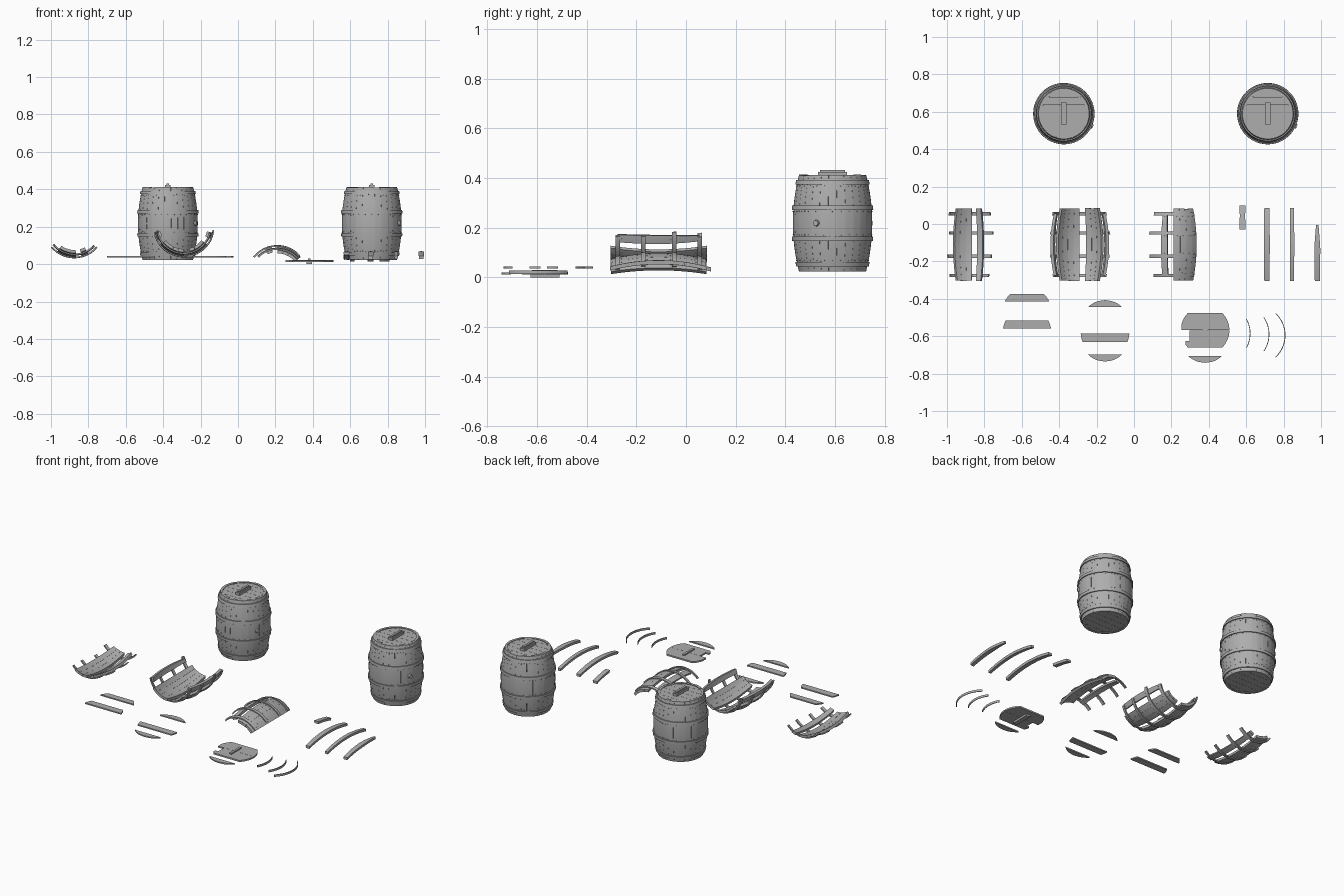
import bpy, bmesh, random
from math import sin, cos, pi, radians, sqrt
from mathutils import Vector, Matrix

random.seed(4)
cube = bpy.data.objects.get("Cube")
if cube:
    bpy.data.objects.remove(cube)

grey = bpy.data.materials.new("weathered grey")
grey.use_nodes = True
COLOUR = (0.42, 0.42, 0.42, 1)
grey.diffuse_color = COLOUR
grey.node_tree.nodes["Principled BSDF"].inputs["Base Color"].default_value = COLOUR

X, Y, Z = Vector((1, 0, 0)), Vector((0, 1, 0)), Vector((0, 0, 1))
HALF = 0.195          # half the barrel length
BELLY, END = 0.160, 0.135
THICK = 0.016
HOOPS = (-0.165, -0.062, 0.062, 0.165)


def finish(name, bm):
    bmesh.ops.recalc_face_normals(bm, faces=bm.faces)
    mesh = bpy.data.meshes.new(name)
    bm.to_mesh(mesh)
    bm.free()
    mesh.materials.append(grey)
    obj = bpy.data.objects.new(name, mesh)
    bpy.context.collection.objects.link(obj)
    bpy.ops.object.select_all(action="DESELECT")
    obj.select_set(True)
    bpy.context.view_layer.objects.active = obj
    bpy.ops.object.shade_smooth_by_angle(angle=radians(35))
    return obj


def radius(t):
    return BELLY - (BELLY - END) * (t / HALF) ** 2


def frame(origin, up, side, along):
    """Cylindrical coordinates (radius, angle, distance) to a point."""
    o = Vector(origin)
    return lambda r, a, t: o + up * (r * cos(a)) + side * (r * sin(a)) + along * t


def upright(x, y, z):
    return frame((x, y, z), X, Y, Z)


def bowl(x, y, z):
    return frame((x, y, z), -Z, X, Y)


def arch(x, y, z):
    return frame((x, y, z), Z, X, Y)


def sweep(bm, rings):
    """Skin a run of equal rings and cap both ends."""
    rows = [[bm.verts.new(p) for p in ring] for ring in rings]
    n = len(rows[0])
    for a, b in zip(rows, rows[1:]):
        for i in range(n):
            j = (i + 1) % n
            bm.faces.new((a[i], a[j], b[j], b[i]))
    bm.faces.new(rows[0])
    bm.faces.new(rows[-1])


def stave(bm, at, angle, width, t0=-HALF, t1=HALF, taper=0.0, steps=12):
    rings = []
    for k in range(steps + 1):
        f = k / steps
        t = t0 + (t1 - t0) * f
        w = width / 2 * (1 - taper * max(0, f - 0.6) * 2)
        r = radius(t)
        ring = [at(r, angle + s * w, t) for s in (-1, 0, 1)]
        ring += [at(r - THICK, angle + s * w, t) for s in (1, 0, -1)]
        rings.append(ring)
    sweep(bm, rings)


def hoop(bm, at, t, a0, a1, half=0.009, lift=0.006):
    steps = max(6, int((a1 - a0) / 0.1))
    rings = []
    for k in range(steps + 1):
        a = a0 + (a1 - a0) * k / steps
        rings.append([at(radius(t + s) + d, a, t + s)
                      for s, d in ((-half, -0.002), (-half, lift), (half, lift), (half, -0.002))])
    sweep(bm, rings)


def nail(bm, at, a, t):
    r = radius(t)
    p = at(r, a, t)
    turn = (p - at(0, a, t)).to_track_quat("Z", "Y").to_matrix().to_4x4()
    bmesh.ops.create_cone(bm, cap_ends=True, segments=6, radius1=0.0025, radius2=0.0015,
                          depth=0.004, matrix=Matrix.Translation(p) @ turn)


def slab(bm, x, y, z, d0, d1, r=0.13, thick=0.01, left=-1.0):
    """Board cut from a round lid between two chords."""
    ds = [d0 + (d1 - d0) * k / 8 for k in range(9)]
    half = [sqrt(max(r * r - d * d, 1e-6)) for d in ds]
    outline = [(h, d) for h, d in zip(half, ds)]
    outline += [(max(-h, left), d) for h, d in reversed(list(zip(half, ds)))]
    sweep(bm, [[(x + u, y + v, z + s) for u, v in outline] for s in (0, thick)])


def handle(name, x, y, z0, z1):
    bm = bmesh.new()
    size = Matrix.Diagonal((0.03, 0.118, z1 - z0, 1))
    bmesh.ops.create_cube(bm, size=1, matrix=Matrix.Translation((x, y, (z0 + z1) / 2)) @ size)
    tops = [e for e in bm.edges if all(v.co.z > z1 - 0.001 for v in e.verts)]
    bmesh.ops.bevel(bm, geom=tops, offset=0.008, segments=2, affect="EDGES")
    finish(name, bm)


def whole_barrel(name, x, y):
    mid = 0.218
    at = upright(x, y, mid)
    count = 28
    pitch = 2 * pi / count
    bm = bmesh.new()
    for i in range(count):
        stave(bm, at, i * pitch, pitch * 0.985, t1=HALF - random.uniform(0, 0.003))
    finish(name + "_staves", bm)
    # Iron bands with rows of nails beside them
    bm = bmesh.new()
    for t in HOOPS:
        hoop(bm, at, t, 0, 2 * pi)
        for i in range(count):
            nail(bm, at, i * pitch, t + (0.015 if t < 0 else -0.015))
    finish(name + "_hoops", bm)
    # Boarded heads, closed at both ends
    cuts = (-0.13, -0.09, -0.045, 0, 0.045, 0.09, 0.13)
    for part, z in (("lid", mid + HALF - 0.015), ("base", mid - HALF + 0.003)):
        bm = bmesh.new()
        for d0, d1 in zip(cuts, cuts[1:]):
            slab(bm, x, y, z, d0 + 0.0005, d1 - 0.0005, 0.131)
        finish(name + "_" + part, bm)
    handle(name + "_handle", x, y, mid + HALF - 0.006, 0.432)
    # Bung in the side
    bm = bmesh.new()
    p = at(BELLY + 0.002, radians(-24), 0)
    turn = (p - at(0, 0, 0)).to_track_quat("Z", "Y").to_matrix().to_4x4()
    bmesh.ops.create_cone(bm, cap_ends=True, segments=16, radius1=0.014, radius2=0.011,
                          depth=0.016, matrix=Matrix.Translation(p) @ turn)
    finish(name + "_bung", bm)


def broken_shell(name, at, centres, first, last, short=()):
    bm = bmesh.new()
    for c in centres:
        trim = 0.03 if c in short else random.uniform(0, 0.004)
        stave(bm, at, radians(c), radians(12.8), -HALF + trim, HALF - trim, 0.3 if trim > 0.02 else 0)
    finish(name + "_staves", bm)
    bm = bmesh.new()
    for t in HOOPS:
        hoop(bm, at, t, radians(first + random.uniform(0, 9)), radians(last - random.uniform(0, 9)))
        for c in centres:
            nail(bm, at, radians(c), t + (0.015 if t < 0 else -0.015))
    finish(name + "_hoops", bm)


# Two intact barrels at the back
whole_barrel("left_barrel", 0.715, 0.59)
whole_barrel("right_barrel", -0.375, 0.59)

# Three broken shells lying on their sides
broken_shell("small_shell", bowl(-0.875, -0.11, 0.195), (-29, -16, -3, 21), -52, 50)
broken_shell("half_shell", bowl(-0.29, -0.11, 0.20),
             (-72, -46, -33, -20, -7, 20, 33, 46, 72), -84, 84, (-72, 72))
broken_shell("arched_shell", arch(0.21, -0.11, -0.062), (-18, 7, 20, 33, 45), -53, 52, (-18,))

# Loose staves
for name, x, y, width, t0, t1, taper in (
        ("long_stave", 0.71, -0.11, 0.2, -HALF, HALF, 0),
        ("narrow_stave", 0.845, -0.11, 0.15, -HALF, HALF, 0),
        ("snapped_stave", 0.98, -0.11, 0.2, -HALF, 0.105, 0.7),
        ("stave_stub", 0.58, -0.11, 0.2, 0.08, 0.21, -0.3)):
    bm = bmesh.new()
    stave(bm, arch(x, y, -0.091), 0, width, t0, t1, taper)
    finish(name, bm)

# Loose lid boards
for name, x, y, z, d0, d1 in (
        ("upper_board", -0.572, -0.468, 0.035, 0.053, 0.093),
        ("lower_board", -0.572, -0.58, 0.035, 0.02, 0.065),
        ("upper_edge_board", -0.155, -0.537, 0.035, 0.093, 0.13),
        ("middle_board", -0.155, -0.58, 0.035, -0.05, -0.005),
        ("lower_edge_board", -0.155, -0.605, 0.035, -0.13, -0.093),
        ("broken_lid_edge", 0.38, -0.612, 0.012, -0.13, -0.093)):
    bm = bmesh.new()
    slab(bm, x, y, z, d0, d1, thick=0.008)
    finish(name, bm)

# Broken lid with a missing bite on one side
bm = bmesh.new()
for d0, d1, left in ((0.045, 0.092, -1), (0, 0.045, -0.125), (-0.058, -0.001, -0.082), (-0.092, -0.058, -0.105)):
    slab(bm, 0.38, -0.568, 0.012, d0, d1, left=left)
finish("broken_lid", bm)
handle("broken_lid_handle", 0.38, -0.568, 0.0, 0.03)

# Snapped hoop pieces lying flat
for name, x, y, angle in (("short_hoop", 0.621, -0.585, 0.5),
                          ("medium_hoop", 0.722, -0.59, 0.6),
                          ("long_hoop", 0.808, -0.595, 0.82)):
    bm = bmesh.new()
    hoop(bm, upright(x - BELLY, y, 0.02), 0, -angle, angle, 0.007, 0.002)
    finish(name, bm)
